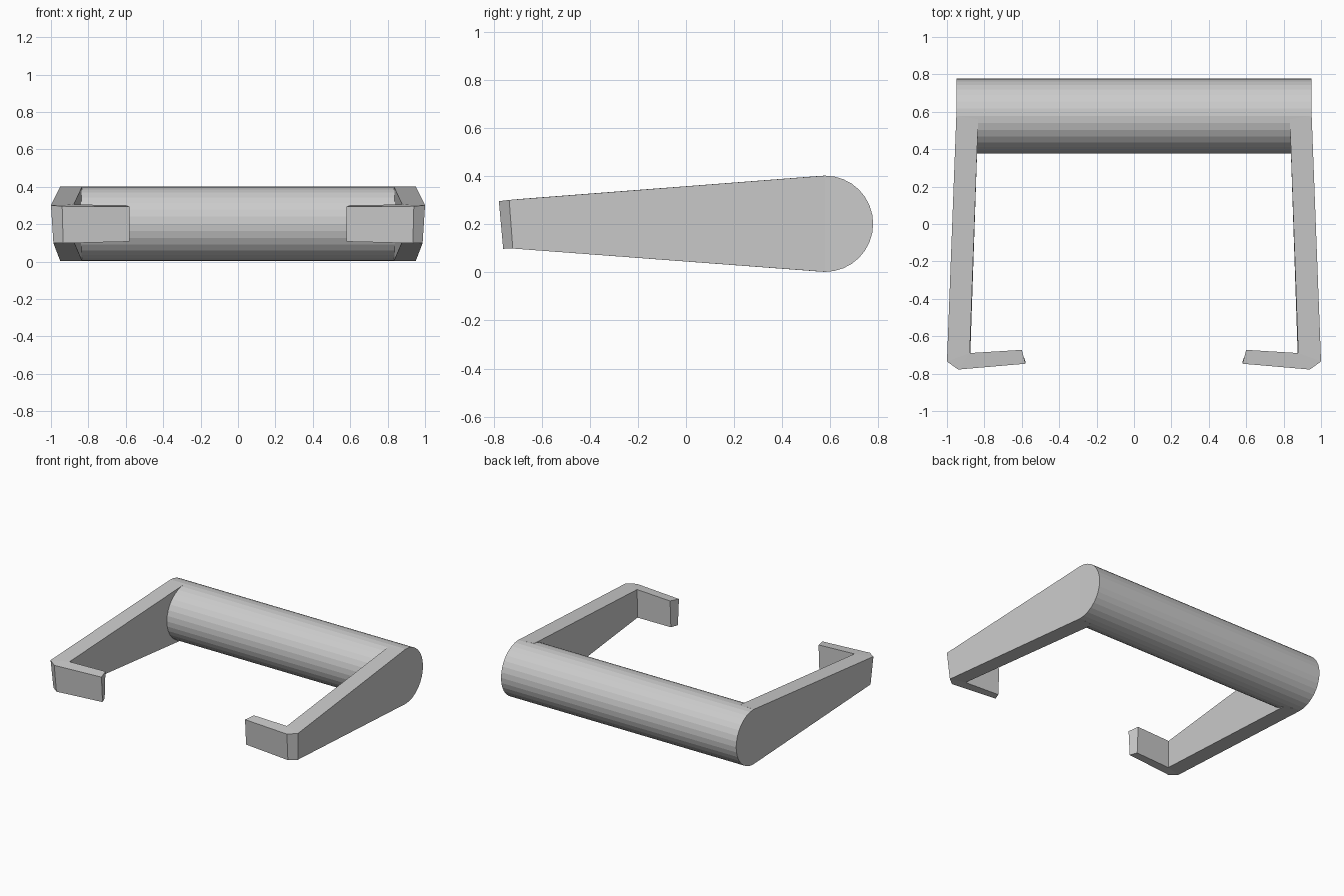
import bpy, bmesh, math

if "Cube" in bpy.data.objects:
    bpy.data.objects.remove(bpy.data.objects["Cube"])

# Round grip bar running across the back
bpy.ops.mesh.primitive_cylinder_add(vertices=32, radius=0.2, depth=1.9,
                                    location=(0, 0.578, 0.202),
                                    rotation=(0, math.pi / 2, 0))
bar = bpy.context.object
bar.name = "grip_bar"

# Tapered side arm with hooked tip: (top xyz, bottom xyz) round the plan outline
outline = [
    ((0.95, 0.578, 0.402), (0.95, 0.578, 0.002)),      # outer back
    ((1.0, -0.735, 0.301), (0.987, -0.72, 0.099)),     # outer front
    ((0.94, -0.778, 0.296), (0.935, -0.76, 0.098)),    # corner chamfer
    ((0.58, -0.747, 0.294), (0.58, -0.735, 0.107)),    # hook tip front
    ((0.60, -0.673, 0.302), (0.60, -0.682, 0.107)),    # hook tip back
    ((0.878, -0.69, 0.305), (0.875, -0.69, 0.101)),    # inner corner
    ((0.833, 0.56, 0.401), (0.833, 0.56, 0.003)),      # inner back
]
bm = bmesh.new()
top = [bm.verts.new(p[0]) for p in outline]
bot = [bm.verts.new(p[1]) for p in outline]
for ids in ((0, 1, 5, 6), (1, 2, 5), (2, 3, 4, 5)):
    bm.faces.new([top[i] for i in ids])
    bm.faces.new([bot[i] for i in reversed(ids)])
n = len(outline)
for i in range(n):
    j = (i + 1) % n
    bm.faces.new((top[i], bot[i], bot[j], top[j]))
bmesh.ops.recalc_face_normals(bm, faces=bm.faces)
mesh = bpy.data.meshes.new("hooked_arms")
bm.to_mesh(mesh)
bm.free()
arms = bpy.data.objects.new("hooked_arms", mesh)
bpy.context.collection.objects.link(arms)

# Mirror to the other side
mirror = arms.modifiers.new("mirror", 'MIRROR')
mirror.use_axis = (True, False, False)
